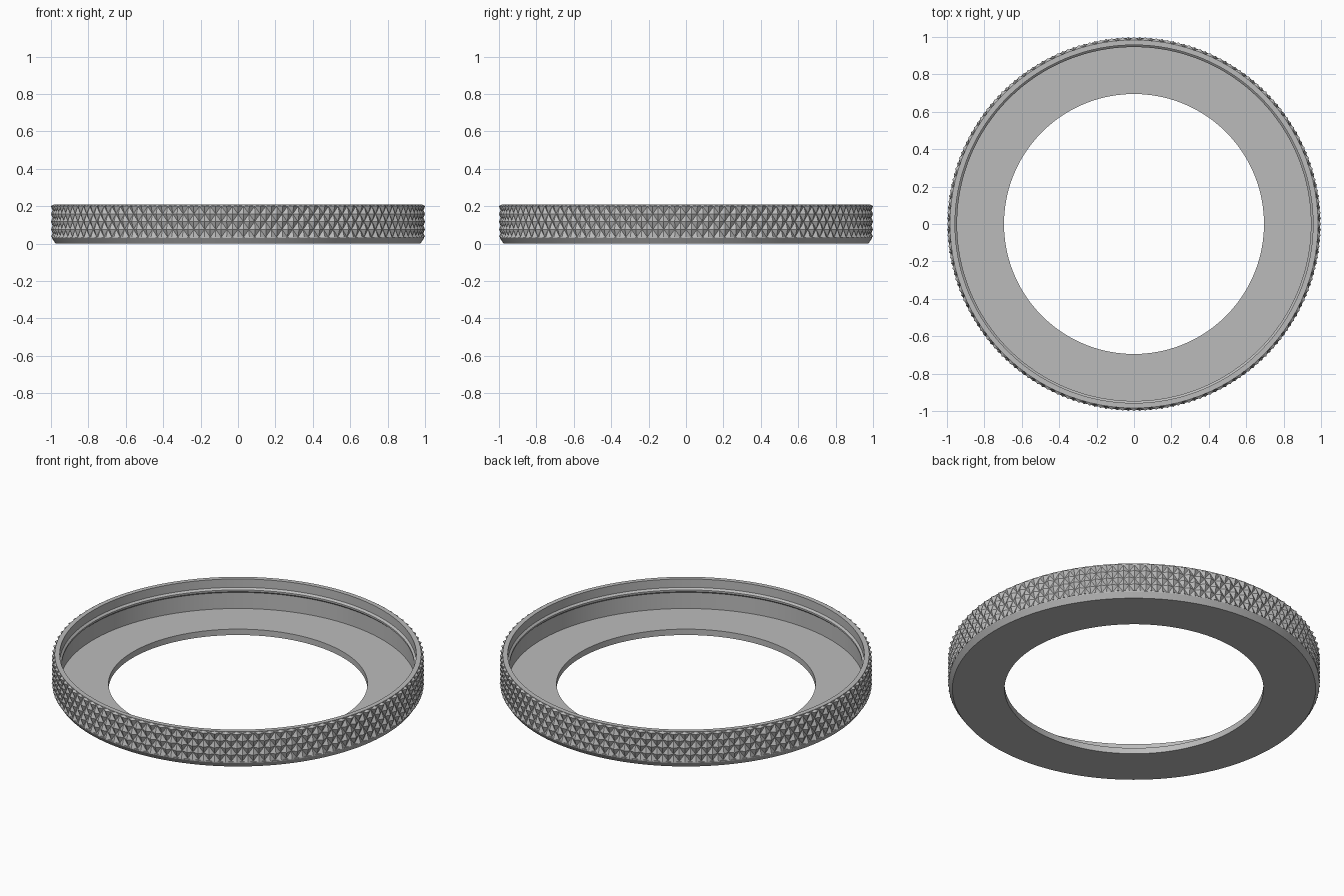
import bpy, bmesh
from math import sin, cos, pi

cube = bpy.data.objects.get("Cube")
if cube:
    bpy.data.objects.remove(cube)

metal = bpy.data.materials.new("plain grey")
GREY = (0.5, 0.5, 0.5, 1)
metal.diffuse_color = GREY
metal.use_nodes = True
metal.node_tree.nodes["Principled BSDF"].inputs["Base Color"].default_value = GREY

STEPS = 208          # columns around the ring, two per knurl diamond
ROWS = 4             # half-diamond rows up the grip
KNURL_LOW, KNURL_HIGH = 0.035, 0.2
ROOT, TIP = 0.984, 1.0


def ring_of_verts(bm, radius_at, z):
    """One loop of vertices whose radius may vary by column."""
    loop = []
    for i in range(STEPS):
        a, r = 2 * pi * i / STEPS, radius_at(i)
        loop.append(bm.verts.new((r * cos(a), r * sin(a), z)))
    return loop


def finish(bm, name):
    bmesh.ops.recalc_face_normals(bm, faces=bm.faces)
    mesh = bpy.data.meshes.new(name)
    bm.to_mesh(mesh)
    bm.free()
    mesh.materials.append(metal)
    obj = bpy.data.objects.new(name, mesh)
    bpy.context.collection.objects.link(obj)
    return obj


# Turned body: base plate with hole, cup wall, inner snap ridge, chamfered foot
profile = [
    (0.695, 0), (0.975, 0), (0.995, 0.03), (0.995, 0.035), (ROOT - 0.004, 0.035),
    (ROOT - 0.004, 0.21), (0.957, 0.21),
    (0.957, 0.16), (0.946, 0.15), (0.946, 0.14), (0.957, 0.13),
    (0.957, 0.035), (0.695, 0.035),
]
bm = bmesh.new()
loops = [ring_of_verts(bm, lambda i, r=r: r, z) for r, z in profile]
for k, low in enumerate(loops):
    high = loops[(k + 1) % len(loops)]
    for i in range(STEPS):
        j = (i + 1) % STEPS
        bm.faces.new((low[i], low[j], high[j], high[i]))
body = finish(bm, "ring_body")
bpy.context.view_layer.objects.active = body
body.select_set(True)
bpy.ops.object.shade_smooth_by_angle(angle=pi / 9)

# Knurled grip: staggered pyramids, closed against the body at both ends
bm = bmesh.new()
loops = [ring_of_verts(bm, lambda i: ROOT - 0.004, KNURL_LOW)]
for row in range(ROWS + 1):
    z = KNURL_LOW + (KNURL_HIGH - KNURL_LOW) * row / ROWS
    loops.append(ring_of_verts(
        bm, lambda i, row=row: TIP if (i + row) % 2 == 0 else ROOT, z))
loops.append(ring_of_verts(bm, lambda i: ROOT, 0.21))
loops.append(ring_of_verts(bm, lambda i: ROOT - 0.004, 0.21))
for k in range(len(loops) - 1):
    low, high = loops[k], loops[k + 1]
    for i in range(STEPS):
        j = (i + 1) % STEPS
        a, b, c, d = low[i], low[j], high[j], high[i]
        # Split each cell along the valley between two pyramids
        if (i + k - 1) % 2 == 0:
            bm.faces.new((a, b, d))
            bm.faces.new((b, c, d))
        else:
            bm.faces.new((a, b, c))
            bm.faces.new((a, c, d))
finish(bm, "knurled_grip")
